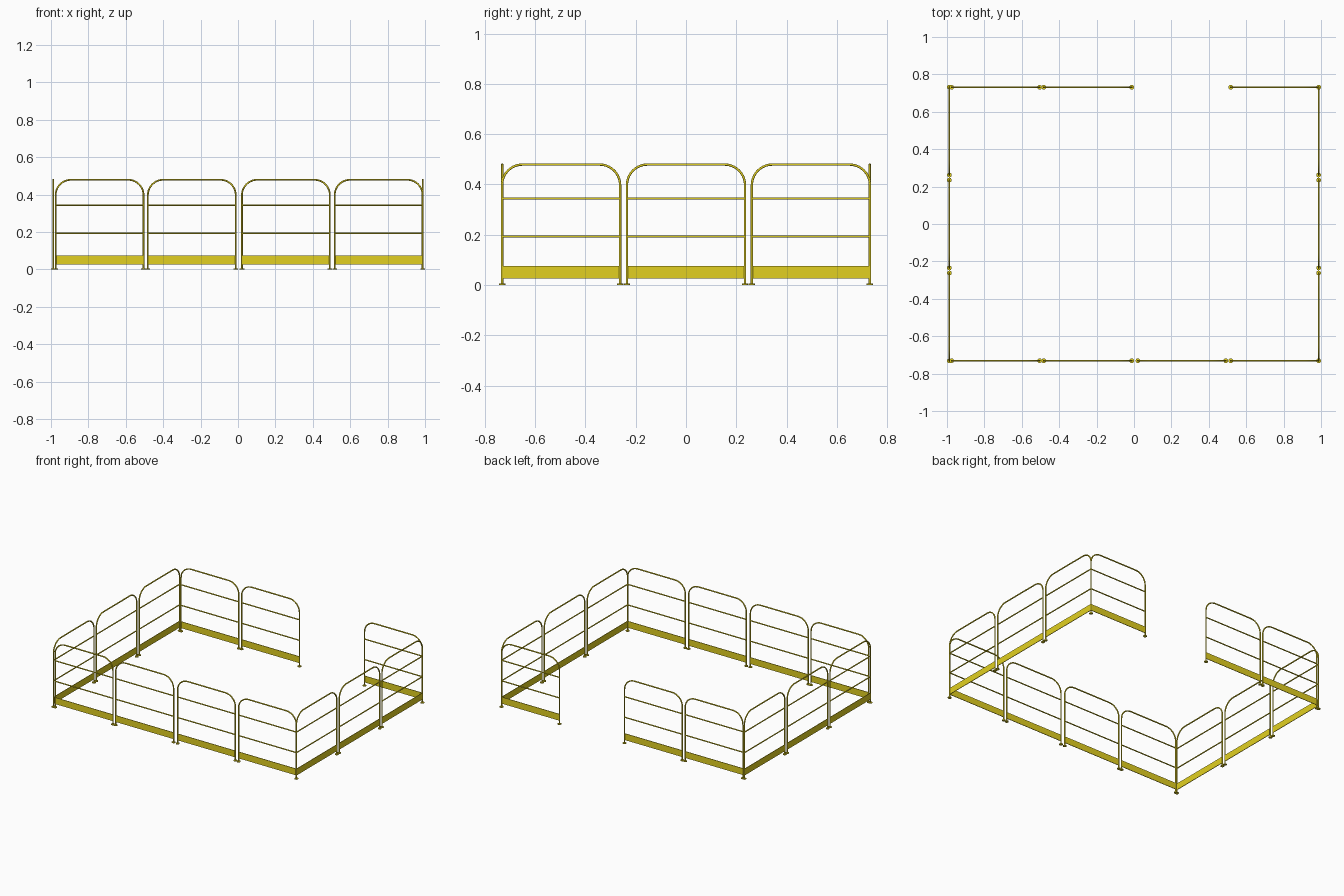
import bpy, math
from mathutils import Matrix, Vector

if "Cube" in bpy.data.objects:
    bpy.data.objects.remove(bpy.data.objects["Cube"])

W, H, R = 0.47, 0.479, 0.082      # panel width, centreline height, bend radius
TUBE, RAIL = 0.0046, 0.0043       # tube radii
FLANGE = 0.0125

yellow = bpy.data.materials.new("safety_yellow")
yellow.diffuse_color = (0.76, 0.63, 0.015, 1)
yellow.use_nodes = True
yellow.node_tree.nodes["Principled BSDF"].inputs["Base Color"].default_value = yellow.diffuse_color


def tube_data(name, pts, radius):
    """Round tube along a polyline, returned as a curve datablock."""
    cu = bpy.data.curves.new(name, 'CURVE')
    cu.dimensions = '3D'
    cu.bevel_depth = radius
    cu.bevel_resolution = 3
    cu.use_fill_caps = True
    sp = cu.splines.new('POLY')
    sp.points.add(len(pts) - 1)
    for p, co in zip(sp.points, pts):
        p.co = (*co, 1)
    sp.use_smooth = True
    cu.materials.append(yellow)
    return cu


def primitive_data(name, add, **kw):
    """Primitive with its transform baked in, returned as a mesh datablock."""
    add(**kw)
    ob = bpy.context.object
    bpy.ops.object.transform_apply(location=True, scale=True)
    bpy.ops.object.shade_smooth_by_angle()
    me = ob.data
    me.name = name
    me.materials.append(yellow)
    bpy.data.objects.remove(ob)
    return me


# Hoop frame: left post, two rounded corners, right post
h = W / 2
arc = [(-h + R - R * math.cos(a), 0, H - R + R * math.sin(a))
       for a in (math.pi / 2 * i / 10 for i in range(11))]
left = [(-h, 0, 0.001)] + arc
hoop = tube_data("hoop", left + [(-x, y, z) for x, y, z in reversed(left)], TUBE)

# Horizontal rail, toe board and round foot flange
rail = tube_data("rail", [(-h, 0, 0), (h, 0, 0)], RAIL)
board = primitive_data("toe_board", bpy.ops.mesh.primitive_cube_add, size=1,
                       location=(0, 0, 0.0505), scale=(W, 0.004, 0.048))
flange = primitive_data("foot_flange", bpy.ops.mesh.primitive_cylinder_add, vertices=20,
                        radius=FLANGE, depth=0.005, location=(0, 0, 0.0025))

PARTS = [("hoop_frame", hoop, (0, 0, 0)),
         ("upper_rail", rail, (0, 0, 0.344)),
         ("middle_rail", rail, (0, 0, 0.193)),
         ("toe_board", board, (0, 0, 0)),
         ("foot_flange_a", flange, (-h, 0, 0)),
         ("foot_flange_b", flange, (h, 0, 0))]


def panel(label, x, y, turned=False):
    m = Matrix.Translation((x, y, 0)) @ Matrix.Rotation(math.pi / 2 if turned else 0, 4, 'Z')
    for name, data, off in PARTS:
        ob = bpy.data.objects.new(f"{label}_{name}", data)
        ob.matrix_world = m @ Matrix.Translation(Vector(off))
        bpy.context.collection.objects.link(ob)


# Front and back rows (the back row has a gap as entrance)
for i, x in enumerate((-0.740, -0.247, 0.256, 0.752)):
    panel(f"front_{i}", x, -0.731)
    if i != 2:
        panel(f"back_{i}", x, 0.731)

# Side rows
for side, x in (("left", -0.9875), ("right", 0.9875)):
    for i, y in enumerate((-0.497, 0, 0.497)):
        panel(f"{side}_{i}", x, y, True)
